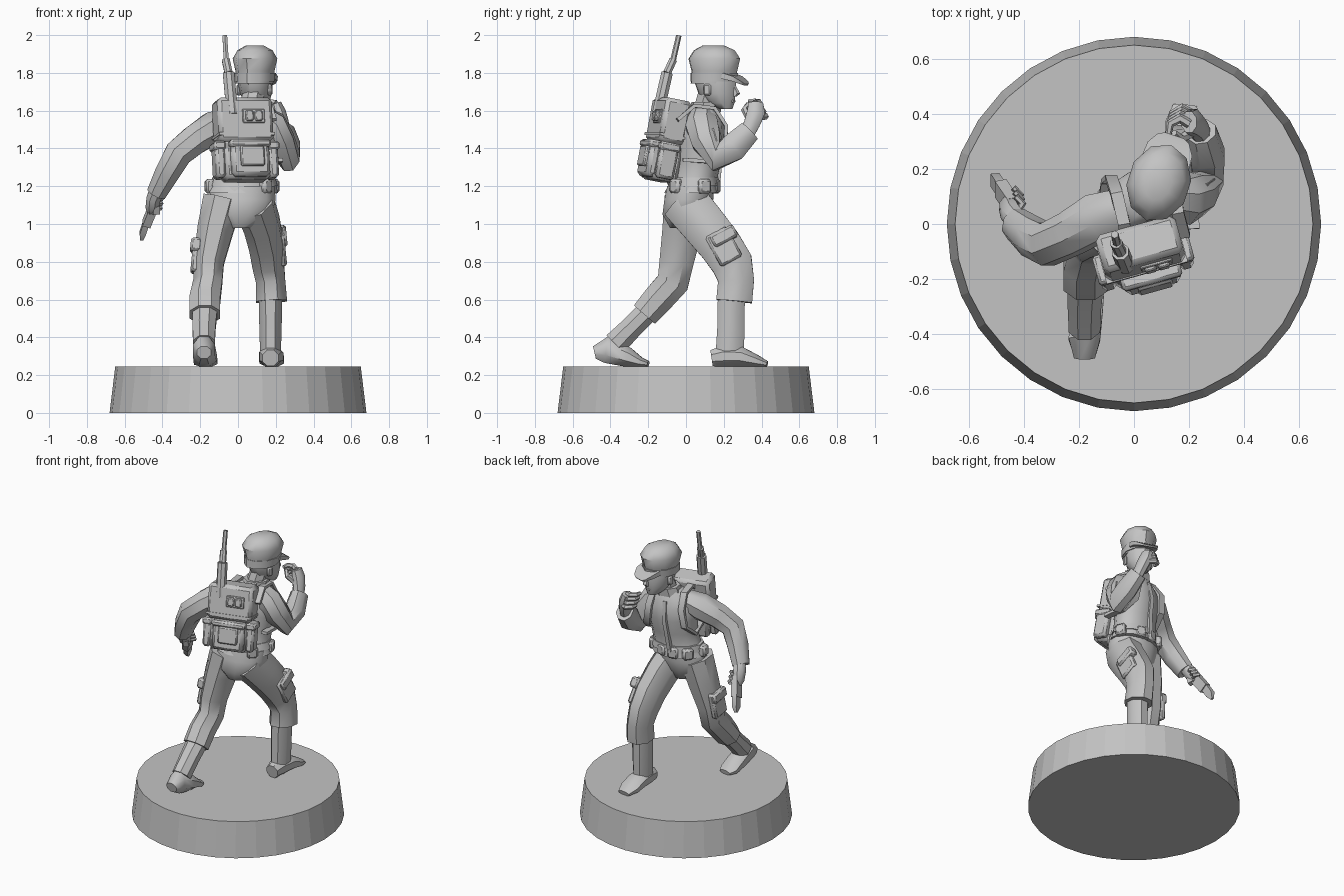
import bpy, bmesh, math
from mathutils import Vector, Matrix

mat = bpy.data.materials.new("plain_grey")
mat.diffuse_color = (0.55, 0.55, 0.55, 1)
I = Matrix.Identity(4)


def finish(name, bm, m=I, angle=42):
    bmesh.ops.recalc_face_normals(bm, faces=bm.faces)
    me = bpy.data.meshes.new(name)
    bm.to_mesh(me)
    bm.free()
    me.materials.append(mat)
    ob = bpy.data.objects.new(name, me)
    bpy.context.collection.objects.link(ob)
    ob.matrix_world = m
    bpy.ops.object.select_all(action='DESELECT')
    ob.select_set(True)
    bpy.context.view_layer.objects.active = ob
    bpy.ops.object.shade_smooth_by_angle(angle=math.radians(angle))
    return ob


def tube(name, pts, n=8, ref=(1, 0, 0), m=I, floor=None, level=False, angle=42):
    """Loft of ellipses (x, y, z, radius along ref, other radius) along a path."""
    bm, rings = bmesh.new(), []
    P = [Vector(p[:3]) for p in pts]
    for i, p in enumerate(pts):
        t = (P[min(i + 1, len(P) - 1)] - P[max(i - 1, 0)]).normalized()
        if level:
            t = Vector((0, 0, 1))
        a = Vector(ref)
        a = (a - a.dot(t) * t).normalized()
        b = t.cross(a)
        ring = []
        for k in range(n):
            w = 2 * math.pi * (k + 0.5) / n
            s = 1.41 if n == 4 else 1.03
            v = P[i] + a * math.cos(w) * p[3] * s + b * math.sin(w) * p[4] * s
            if floor is not None:
                v.z = max(v.z, floor)
            ring.append(bm.verts.new(v))
        rings.append(ring)
    for r, q in zip(rings, rings[1:]):
        for k in range(n):
            bm.faces.new((r[k], r[(k + 1) % n], q[(k + 1) % n], q[k]))
    bm.faces.new(rings[0])
    bm.faces.new(rings[-1])
    return finish(name, bm, m, angle)


def box(name, loc, size, m=I, rot=(0, 0, 0), bevel=0.012):
    bm = bmesh.new()
    bmesh.ops.create_cube(bm, size=1, matrix=Matrix.Diagonal((*size, 1)))
    if bevel:
        bmesh.ops.bevel(bm, geom=bm.edges[:], offset=bevel, segments=1, affect='EDGES')
    r = Matrix.Rotation(rot[2], 4, 'Z') @ Matrix.Rotation(rot[1], 4, 'Y') @ Matrix.Rotation(rot[0], 4, 'X')
    return finish(name, bm, m @ Matrix.Translation(loc) @ r)


# round base
bm = bmesh.new()
bmesh.ops.create_cone(bm, cap_ends=True, segments=32, radius1=0.68, radius2=0.65, depth=0.245,
                      matrix=Matrix.Translation((0, 0, 0.1225)))
finish("base", bm, angle=8)

# rear leg (left side), boot and foot
tube("rear_trouser_leg", [(-.08, 0, 1.13, .11, .12), (-.12, -.02, .97, .1, .11), (-.155, -.05, .8, .085, .095),
     (-.16, -.07, .69, .08, .09), (-.175, -.15, .6, .085, .085), (-.175, -.22, .52, .085, .078)])
tube("rear_boot_shaft", [(-.175, -.19, .55, .07, .062), (-.18, -.29, .45, .064, .062), (-.18, -.375, .365, .06, .068)])
tube("rear_foot", [(-.18, -.485, .32, .04, .035), (-.18, -.42, .335, .06, .075), (-.175, -.31, .295, .065, .055),
     (-.17, -.24, .267, .065, .028), (-.165, -.2, .259, .045, .016)], floor=.243)

# front leg (right side), boot and foot
tube("front_trouser_leg", [(.08, -.01, 1.12, .11, .13), (.125, .09, 1.0, .1, .125), (.15, .18, .89, .095, .12),
     (.16, .245, .79, .088, .115), (.172, .265, .7, .082, .1), (.177, .255, .59, .087, .1)])
tube("front_boot_shaft", [(.172, .24, .62, .066, .075), (.172, .238, .45, .062, .076), (.172, .232, .32, .058, .078)])
tube("front_foot", [(.172, .135, .29, .045, .045), (.172, .2, .3, .062, .06), (.175, .29, .298, .068, .055),
     (.18, .37, .275, .068, .035), (.185, .43, .258, .045, .016)], floor=.243)

# thigh pockets with flaps
for nm, loc, rot in (("rear", (-.222, -.035, .83), (-.15, .1, 0)), ("front", (.228, .2, .88), (.5, -.1, 0))):
    box(nm + "_thigh_pocket", loc, (.045, .13, .18), rot=rot)
    box(nm + "_pocket_flap", (loc[0], loc[1], loc[2] + .055), (.06, .14, .07), rot=rot)

# hips, jacket, belt and collar
yaw = Vector((math.cos(.2), math.sin(.2), 0))
tube("hips", [(.01, -.005, .98, .07, .08), (.015, 0, 1.05, .165, .125), (.02, .015, 1.13, .18, .13),
     (.03, .025, 1.2, .165, .125)], n=12, level=True)
tube("jacket", [(.025, .03, 1.165, .185, .138), (.035, .045, 1.24, .155, .115), (.045, .065, 1.33, .15, .115),
     (.05, .075, 1.43, .165, .125), (.05, .08, 1.52, .165, .12), (.055, .085, 1.58, .125, .095),
     (.06, .095, 1.625, .075, .07)], n=12, ref=yaw, level=True)
tube("belt", [(.03, .04, 1.2, .178, .13), (.03, .045, 1.245, .165, .122)], n=12, ref=yaw, level=True)
tube("neck", [(.06, .095, 1.58, .06, .065), (.085, .13, 1.7, .06, .065)])
tube("collar", [(.06, .1, 1.59, .09, .082), (.07, .11, 1.645, .082, .08)], ref=yaw, level=True)
for i, (w, r) in enumerate(((1.25, .14), (1.85, .14), (2.5, .16), (.4, .17), (3.3, .18), (-.75, .16))):
    box("belt_pouch_%d" % i, (.03 + r * math.cos(w), .04 + r * .84 * math.sin(w), 1.2), (.07, .05, .075),
        rot=(0, 0, w - math.pi / 2))
# jacket front placket
tube("jacket_placket", [(.005, .168, 1.2, .014, .012), (.02, .18, 1.33, .014, .012), (.025, .202, 1.44, .014, .012),
     (.035, .18, 1.56, .014, .012)], n=4)

# left arm, hand and pistol
tube("lowered_sleeve", [(-.03, .06, 1.555, .075, .06), (-.13, .025, 1.51, .09, .09), (-.23, -.035, 1.445, .082, .082),
     (-.315, -.075, 1.375, .08, .078), (-.375, -.045, 1.27, .075, .068), (-.43, 0, 1.165, .062, .055)], ref=(0, 1, 0))
tube("lowered_hand", [(-.42, .005, 1.19, .04, .04), (-.445, .035, 1.14, .045, .04), (-.455, .065, 1.09, .045, .036),
     (-.455, .08, 1.06, .025, .025)], ref=(0, 1, 0))
for i in range(3):
    a = Vector((-.43, .04, 1.135)) + Vector((-.004, .016, -.026)) * i
    tube("trigger_finger_%d" % i, [(*a, .014, .014), (*(a + Vector((.025, .035, .0))), .014, .014),
         (*(a + Vector((0, .06, .005))), .011, .011)], n=6, ref=(0, 0, 1))
tube("pistol_body", [(-.44, .065, 1.11, .022, .034), (-.485, .13, 1.0, .022, .034)], n=4)
tube("pistol_barrel", [(-.485, .13, 1.01, .016, .026), (-.505, .16, .95, .016, .026), (-.51, .17, .915, .008, .008)], n=4)
tube("pistol_grip", [(-.455, .09, 1.09, .018, .022), (-.43, .03, 1.07, .018, .022)], n=4)

# right arm and raised fist
tube("raised_sleeve", [(.1, .085, 1.57, .07, .07), (.18, .085, 1.52, .085, .09), (.225, .11, 1.44, .078, .085),
     (.268, .165, 1.355, .062, .08), (.268, .25, 1.405, .065, .078), (.245, .335, 1.49, .055, .062)])
box("sleeve_patch", (.275, .115, 1.46), (.012, .085, .075), rot=(.3, -.35, -.1), bevel=0)
tube("raised_hand", [(.245, .325, 1.48, .035, .04), (.232, .35, 1.535, .038, .045), (.215, .37, 1.59, .04, .05),
     (.2, .37, 1.64, .03, .04)])
for i in range(4):
    a = Vector((.21, .40, 1.565)) + Vector((-.003, -.012, .025)) * i
    tube("curled_finger_%d" % i, [(*a, .017, .017), (*(a + Vector((-.035, .02, .005))), .018, .018),
         (*(a + Vector((-.07, 0, .01))), .015, .015), (*(a + Vector((-.075, -.035, .01))), .011, .011)],
         n=6, ref=(0, 0, 1))
tube("thumb", [(.215, .335, 1.56, .02, .02), (.17, .31, 1.605, .018, .018), (.145, .33, 1.635, .013, .013)], n=6)

# head and peaked cap
H = Matrix.Translation((.09, .15, 0)) @ Matrix.Rotation(-.32, 4, 'Z')
tube("face", [(0, .065, 1.61, .035, .035), (0, .035, 1.64, .06, .075), (0, .015, 1.69, .08, .1),
     (0, .005, 1.75, .088, .112), (0, 0, 1.8, .088, .11)], n=10, m=H, level=True)
tube("nose", [(0, .105, 1.735, .01, .012), (0, .122, 1.69, .019, .022), (0, .112, 1.675, .016, .012)], n=6, m=H, level=True)
box("mouth", (0, .102, 1.65), (.045, .02, .014), m=H, bevel=.005)
for s in (-1, 1):
    box("ear", (s * .086, -.01, 1.71), (.02, .04, .06), m=H, bevel=.008)
tube("cap", [(0, -.01, 1.745, .094, .118), (0, 0, 1.81, .098, .124), (0, 0, 1.875, .112, .14),
     (0, .0, 1.92, .088, .11), (0, -.005, 1.944, .045, .06)], n=10, m=H, level=True)
tube("cap_band", [(0, -.005, 1.755, .1, .123), (0, 0, 1.8, .102, .128)], n=10, m=H, level=True)
tube("cap_peak", [(0, .07, 1.785, .09, .016), (0, .125, 1.77, .085, .013), (0, .165, 1.748, .06, .008),
     (0, .178, 1.738, .035, .005)], n=4, m=H)

# backpack, leaning forward at the top
B = Matrix.Translation((.03, -.11, 1.44)) @ Matrix.Rotation(.27, 4, 'Z') @ Matrix.Rotation(-.19, 4, 'X')
box("pack_upper", (0, 0, .105), (.3, .145, .235), m=B, bevel=.02)
box("pack_lower", (0, .005, -.11), (.25, .14, .21), m=B, bevel=.02)
box("pack_rear_pouch", (.01, -.07, -.11), (.21, .06, .19), m=B, bevel=.02)
box("pack_centre_pocket", (.015, -.105, -.1), (.13, .025, .11), m=B, bevel=.008)
box("pack_pouch_flap", (.01, -.075, -.03), (.225, .07, .04), m=B)
box("pack_buckle_plate", (.04, -.075, .12), (.12, .014, .075), m=B, bevel=.004)
for x in (.015, .065):
    box("pack_buckle", (x, -.085, .12), (.042, .02, .055), m=B, bevel=.006)
box("pack_lid_seam", (0, -.002, .025), (.306, .15, .014), m=B, bevel=0)
for s in (-1, 1):
    box("pack_side_pouch", (s * .145, -.01, -.11), (.055, .1, .19), m=B, bevel=.015)
    box("pack_side_flap", (s * .147, -.01, -.035), (.065, .11, .045), m=B, bevel=.01)

# shoulder straps, looping over the chest back to the pack
for nm, dx in (("left", -.1), ("right", .11)):
    c = Vector((.045, .08, 0))
    path = [(dx, -.15, 1.55), (dx * .95, -.06, 1.625), (dx, .05, 1.615), (dx * 1.08, .112, 1.52),
            (dx * 1.25, .1, 1.4), (dx * 1.55, .02, 1.33), (dx * 1.35, -.13, 1.34)]
    R = Matrix.Rotation(.2, 3, 'Z')
    tube(nm + "_shoulder_strap", [(*(R @ Vector(p) + c), .022, .01) for p in path], n=4)

# radio aerial in three steps
tube("aerial_base", [(-.03, -.15, 1.58, .032, .032), (-.05, -.1, 1.8, .032, .032)], n=8)
tube("aerial_middle", [(-.05, -.1, 1.8, .022, .022), (-.065, -.068, 1.87, .022, .022)], n=8)
tube("aerial_tip", [(-.062, -.07, 1.86, .015, .015), (-.07, -.038, 1.998, .014, .014)], n=6)
